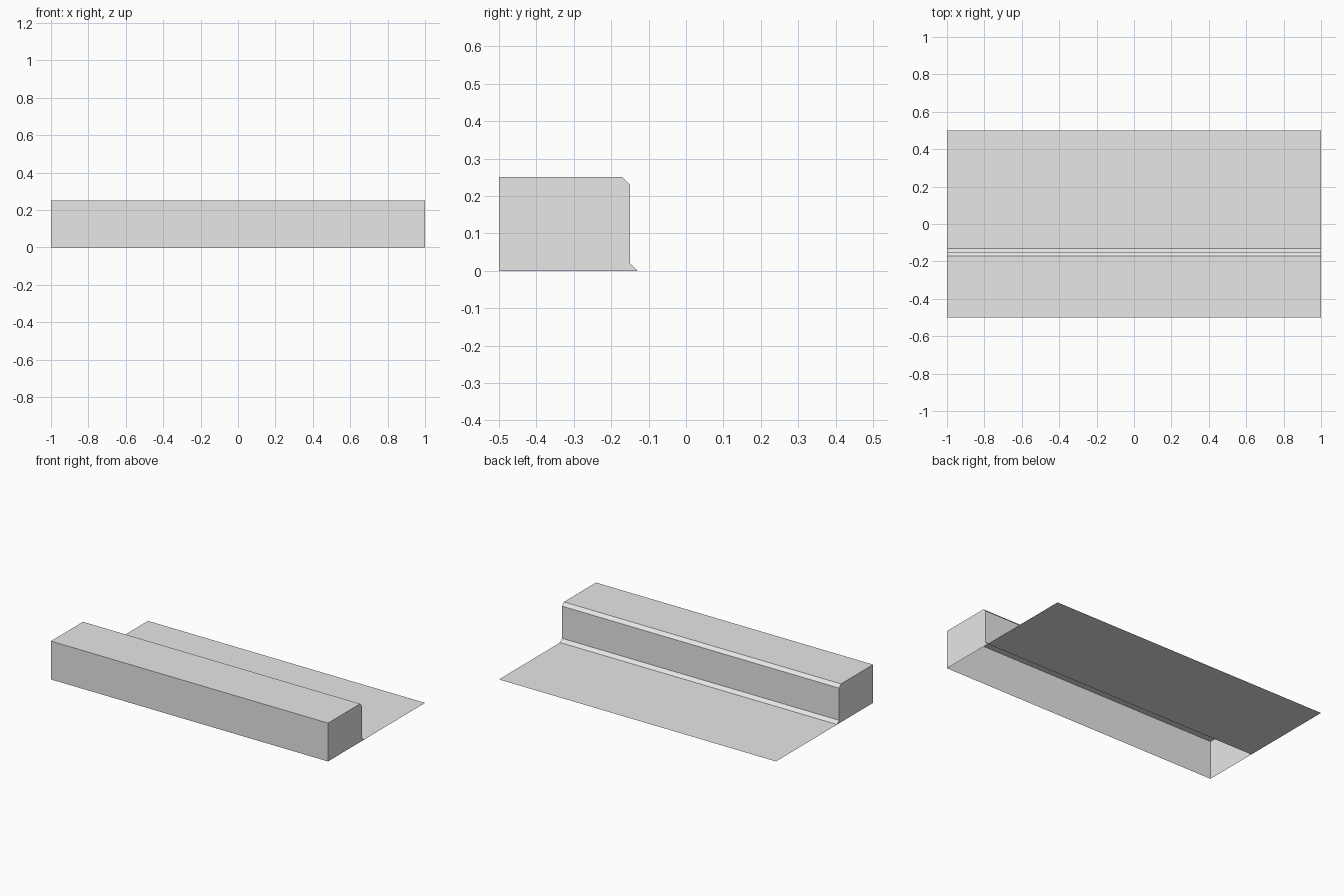
import bpy
import bmesh

cube = bpy.data.objects.get("Cube")
if cube:
    bpy.data.objects.remove(cube, do_unlink=True)

# Single plain grey
grey = bpy.data.materials.new("light_grey")
grey.use_nodes = True
colour = (0.8, 0.8, 0.8, 1.0)
grey.diffuse_color = colour
grey.node_tree.nodes["Principled BSDF"].inputs["Base Color"].default_value = colour

HALF = 1.0      # half the length along x
FRONT = -0.5
BACK = 0.5
WALL = -0.15    # back wall of the raised step
HEIGHT = 0.25
BEVEL = 0.02


def add_object(name, bm):
    mesh = bpy.data.meshes.new(name)
    bm.to_mesh(mesh)
    bm.free()
    mesh.materials.append(grey)
    obj = bpy.data.objects.new(name, mesh)
    bpy.context.collection.objects.link(obj)
    return obj


# Raised step: chamfered profile swept along x, capped at the ends, open underneath
profile = [
    (FRONT, 0),
    (FRONT, HEIGHT),
    (WALL - BEVEL, HEIGHT),
    (WALL, HEIGHT - BEVEL),
    (WALL, BEVEL),
    (WALL + BEVEL, 0),
]
bm = bmesh.new()
near, far = [[bm.verts.new((x, y, z)) for y, z in profile] for x in (-HALF, HALF)]
for i in range(len(profile) - 1):
    bm.faces.new((near[i], far[i], far[i + 1], near[i + 1]))
bm.faces.new(near)
bm.faces.new(far[::-1])

# Flat floor sheet continuing from the foot of the lower chamfer
edge = [bm.verts.new((x, BACK, 0)) for x in (-HALF, HALF)]
bm.faces.new((near[-1], far[-1], edge[1], edge[0]))

bmesh.ops.recalc_face_normals(bm, faces=bm.faces)
bm.faces.ensure_lookup_table()
if bm.faces[1].normal.z < 0:
    bmesh.ops.reverse_faces(bm, faces=bm.faces)
add_object("ledge_with_floor", bm)
